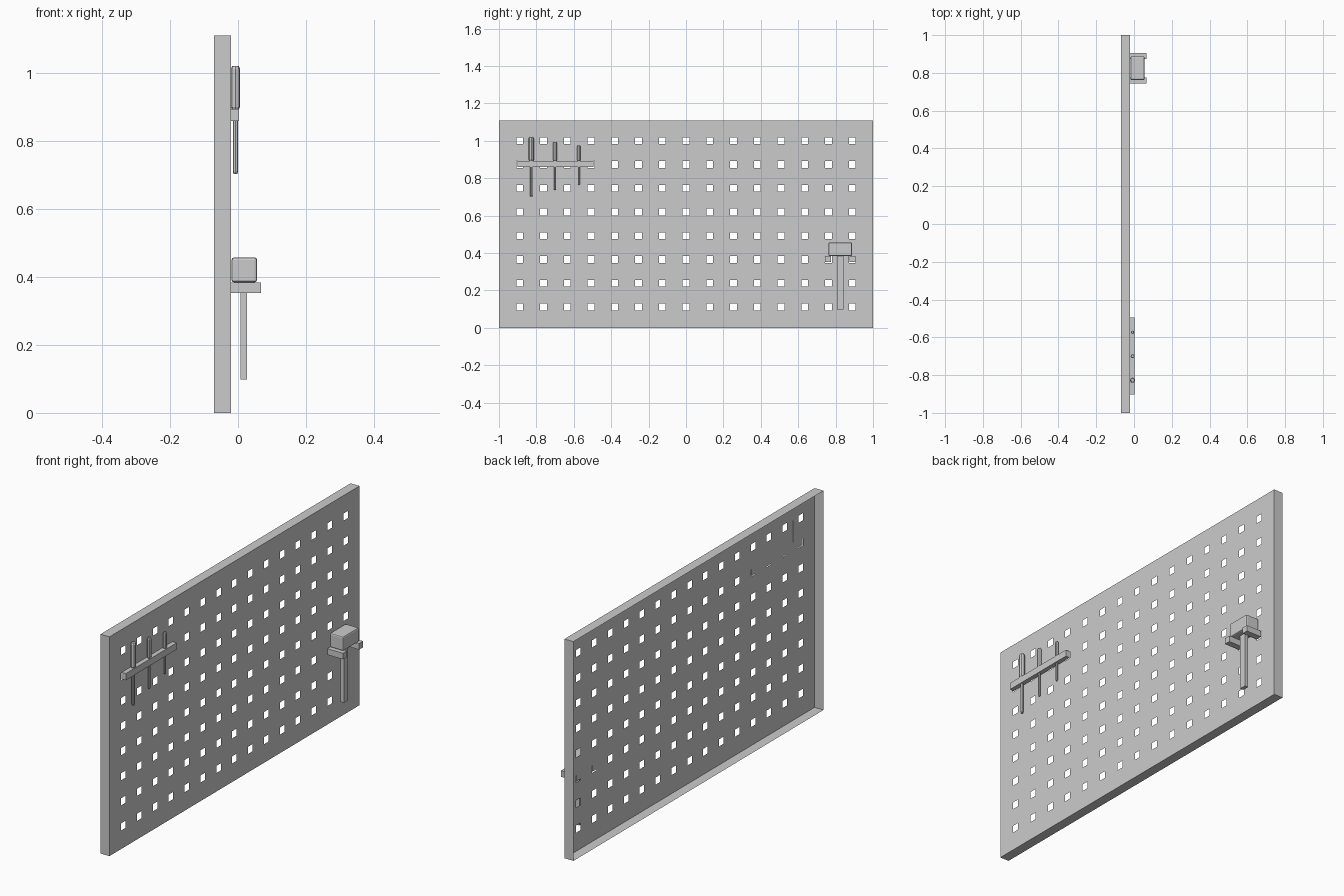
import bpy, bmesh, math

if "Cube" in bpy.data.objects:
    bpy.data.objects.remove(bpy.data.objects["Cube"])

SHEET_X, BACK_X = -0.02, -0.07
PITCH, HOLE = 0.127, 0.036


def finish(bm, name):
    mesh = bpy.data.meshes.new(name)
    bm.to_mesh(mesh)
    bm.free()
    ob = bpy.data.objects.new(name, mesh)
    bpy.context.collection.objects.link(ob)
    return ob


def box(name, x, y, z, bevel=0.0):
    bm = bmesh.new()
    bmesh.ops.create_cube(bm, size=1)
    for v in bm.verts:
        for i, (lo, hi) in enumerate((x, y, z)):
            v.co[i] = lo if v.co[i] < 0 else hi
    ob = finish(bm, name)
    if bevel:
        mod = ob.modifiers.new("bevel", 'BEVEL')
        mod.width = bevel
        mod.segments = 2
    return ob


def lathe(name, x, y, profile, sides=8):
    bm = bmesh.new()
    rings = [[bm.verts.new((x + r * math.cos(2 * math.pi * i / sides),
                            y + r * math.sin(2 * math.pi * i / sides), z))
              for i in range(sides)] for r, z in profile]
    for a, b in zip(rings, rings[1:]):
        for i in range(sides):
            j = (i + 1) % sides
            bm.faces.new((a[i], b[i], b[j], a[j]))
    bm.faces.new(rings[0])
    bm.faces.new(rings[-1][::-1])
    return finish(bm, name)


# Perforated sheet: a grid with the hole cells left out
def cuts(lo, hi, first, count):
    inner = [first + PITCH * i + s * HOLE / 2 for i in range(count) for s in (-1, 1)]
    return [lo] + inner + [hi]


ys = cuts(-1, 1, -7 * PITCH, 15)
zs = cuts(0, 1.11, 0.112, 8)
bm = bmesh.new()
grid = [[bm.verts.new((SHEET_X, y, z)) for z in zs] for y in ys]
for i in range(len(ys) - 1):
    for j in range(len(zs) - 1):
        if not (i % 2 and j % 2):
            bm.faces.new((grid[i][j], grid[i + 1][j], grid[i + 1][j + 1], grid[i][j + 1]))

# Folded rim: outer edges drawn back, open behind
def on_border(e):
    a, b = (v.co for v in e.verts)
    return any(abs(a[k] - c) < 1e-5 and abs(b[k] - c) < 1e-5
               for k, c in ((1, -1), (1, 1), (2, 0), (2, 1.11)))


rim = bmesh.ops.extrude_edge_only(bm, edges=[e for e in bm.edges if on_border(e)])
for v in rim["geom"]:
    if isinstance(v, bmesh.types.BMVert):
        v.co.x = BACK_X
bmesh.ops.recalc_face_normals(bm, faces=bm.faces)
if next(f for f in bm.faces if abs(f.normal.x) > 0.9).normal.x < 0:
    bmesh.ops.reverse_faces(bm, faces=bm.faces)
finish(bm, "pegboard_panel")

# Screwdriver rack
box("tool_rack", (SHEET_X, 0.003), (-0.902, -0.494), (0.859, 0.893))

# Screwdrivers: y, handle radius, shaft radius, top, tip
for n, (y, r, s, top, tip) in enumerate([(-0.827, 0.0138, 0.0075, 1.02, 0.702),
                                         (-0.70, 0.0105, 0.006, 0.995, 0.737),
                                         (-0.573, 0.0085, 0.005, 0.975, 0.763)]):
    lathe(f"screwdriver_{n + 1}", -0.0075, y,
          [(r * 0.7, top), (r, top - r * 0.6), (r, 0.893 + r * 0.5), (r * 0.75, 0.893),
           (s, 0.893), (s, tip + s), (s * 0.7, tip)])

# Hammer hooks
for n, y in enumerate((0.76, 0.889)):
    box(f"hammer_hook_{n + 1}", (SHEET_X, 0.067), (y - 0.016, y + 0.016), (0.353, 0.384))

# Hammer
box("hammer_head", (-0.019, 0.056), (0.762, 0.888), (0.384, 0.457), 0.007)
box("hammer_handle", (0.008, 0.027), (0.808, 0.842), (0.098, 0.40))
